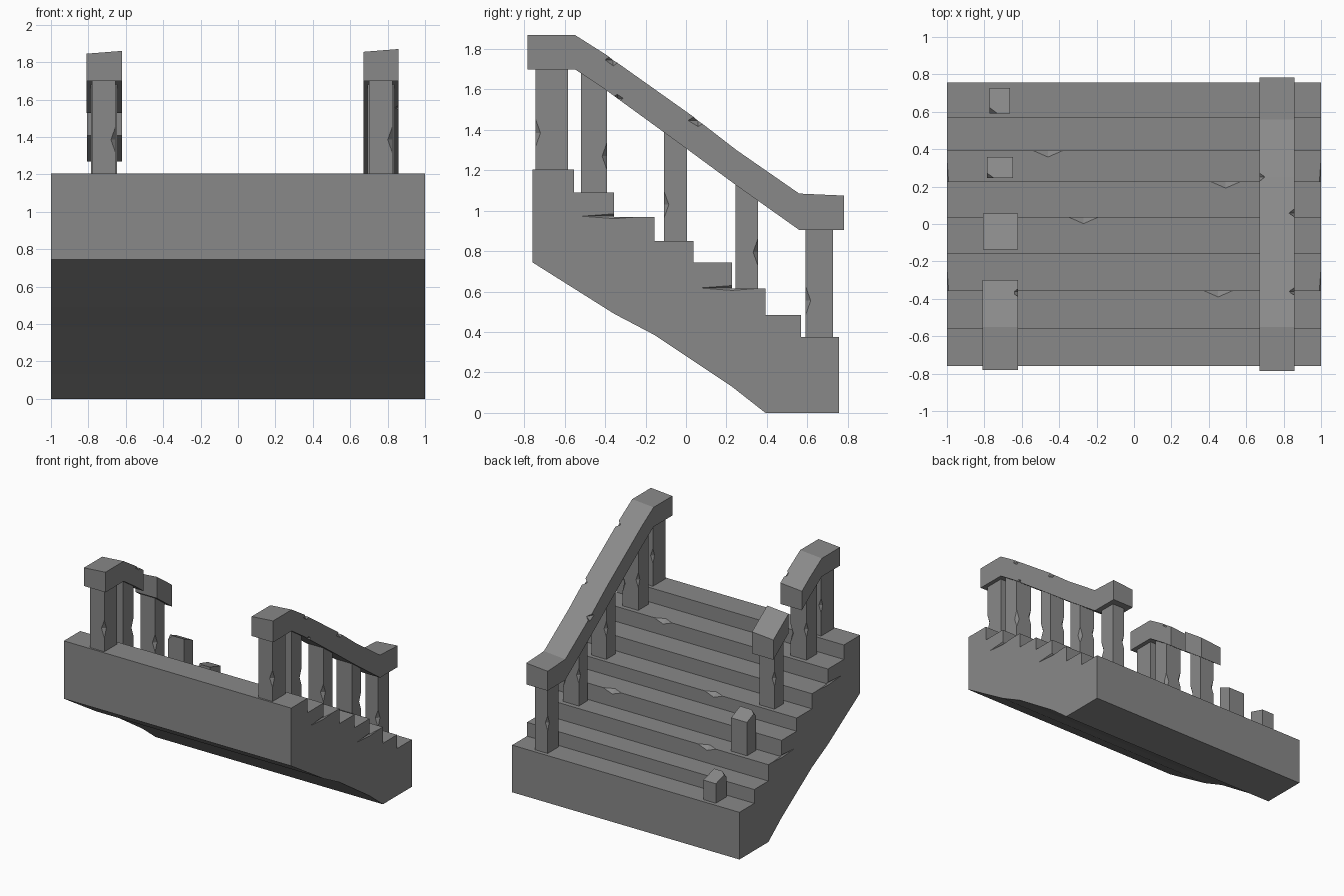
import bpy, bmesh
from mathutils import Vector

if "Cube" in bpy.data.objects:
    bpy.data.objects.remove(bpy.data.objects["Cube"])

stone = bpy.data.materials.new("grey stone")
stone.diffuse_color = (0.25, 0.25, 0.25, 1)
stone.use_nodes = True
stone.node_tree.nodes["Principled BSDF"].inputs["Base Color"].default_value = stone.diffuse_color


def loft(name, rings):
    """Skin a list of equal-length closed rings and cap both ends."""
    bm = bmesh.new()
    loops = [[bm.verts.new(p) for p in r] for r in rings]
    n = len(loops[0])
    for a, b in zip(loops, loops[1:]):
        for i in range(n):
            bm.faces.new((a[i], a[(i + 1) % n], b[(i + 1) % n], b[i]))
    bm.faces.new(loops[0])
    bm.faces.new(loops[-1])
    bmesh.ops.recalc_face_normals(bm, faces=bm.faces)
    me = bpy.data.meshes.new(name)
    bm.to_mesh(me)
    bm.free()
    me.materials.append(stone)
    ob = bpy.data.objects.new(name, me)
    bpy.context.collection.objects.link(ob)
    return ob


def chip(ob, spots):
    """Knock small octahedral chips out of edges: (centre, radii)."""
    bm = bmesh.new()
    for c, r in spots:
        pts = [(r[0], 0, 0), (0, r[1], 0), (-r[0], 0, 0), (0, -r[1], 0), (0, 0, r[2]), (0, 0, -r[2])]
        v = [bm.verts.new(Vector(c) + Vector(p)) for p in pts]
        for i in range(4):
            bm.faces.new((v[i], v[(i + 1) % 4], v[4]))
            bm.faces.new((v[(i + 1) % 4], v[i], v[5]))
    me = bpy.data.meshes.new("chip_cutter")
    bm.to_mesh(me)
    bm.free()
    me.materials.append(stone)
    cutter = bpy.data.objects.new("chip_cutter", me)
    bpy.context.collection.objects.link(cutter)
    cutter.hide_render = True
    m = ob.modifiers.new("chips", 'BOOLEAN')
    m.operation, m.solver, m.object = 'DIFFERENCE', 'EXACT', cutter
    bpy.context.view_layer.objects.active = ob
    bpy.ops.object.modifier_apply(modifier=m.name)
    bpy.data.objects.remove(cutter)


# Stepped block
edges = [-0.76, -0.555, -0.355, -0.155, 0.037, 0.227, 0.393, 0.57, 0.757]
levels = [1.205, 1.09, 0.97, 0.85, 0.745, 0.615, 0.485, 0.375]
profile = []
for i, z in enumerate(levels):
    profile += [(edges[i], z), (edges[i + 1], z)]
profile += [(0.757, 0), (0.393, 0), (0.227, 0.13), (-0.155, 0.385), (-0.355, 0.49), (-0.76, 0.745)]
stairs = loft("stairs", [[(x, y, z) for y, z in profile] for x in (-1, 1)])
chip(stairs, [((x, edges[i + 1], levels[i]), (0.08, 0.035, 0.03))
              for x, i in ((-0.46, 5), (0.49, 4), (-0.27, 3), (0.45, 1))]
     + [((s, edges[i], levels[i] + 0.003), (0.012, 0.16, 0.012)) for s in (-1, 1) for i in (2, 5)])

# Handrails: y, top z, bottom z
rail = [(-0.785, 1.87, 1.70), (-0.55, 1.87, 1.70), (-0.4, 1.775, 1.60), (0.03, 1.47, 1.287),
        (0.25, 1.30, 1.125), (0.56, 1.085, 0.905), (0.782, 1.075, 0.905)]


def rail_at(y):
    for a, b in zip(rail, rail[1:]):
        if y <= b[0]:
            t = (y - a[0]) / (b[0] - a[0])
            return tuple(p + (q - p) * t for p, q in zip(a, b))
    return rail[-1]


def handrail(name, x0, x1, y0, y1, drop=0.0):
    secs = [rail_at(y0)] + [s for s in rail if y0 < s[0] < y1] + [rail_at(y1)]
    return loft(name, [[(x0, y, t - 0.015 - drop), (x1, y, t - drop), (x1, y, b), (x0, y, b)]
                       for y, t, b in secs])


right = handrail("right_handrail", 0.67, 0.858, -0.785, 0.782)
chip(right, [((0.858, -0.36, rail_at(-0.36)[1]), (0.03, 0.04, 0.03)),
             ((0.858, 0.06, rail_at(0.06)[1]), (0.03, 0.05, 0.03)),
             ((0.67, 0.25, 1.285), (0.03, 0.05, 0.03)),
             ((0.858, -0.34, rail_at(-0.34)[2]), (0.02, 0.03, 0.02))])
left = handrail("left_handrail_upper", -0.81, -0.62, -0.78, -0.30, 0.01)
chip(left, [((-0.62, -0.36, rail_at(-0.36)[1]), (0.03, 0.04, 0.03))])
handrail("left_handrail_fragment", -0.808, -0.62, -0.135, 0.055, 0.01)

# Balusters: y range, step height, width
posts = [(-0.745, -0.585, 1.205, 0.125), (-0.52, -0.39, 1.09, 0.14), (-0.11, 0.005, 0.85, 0.13),
         (0.245, 0.357, 0.615, 0.14), (0.592, 0.727, 0.375, 0.11)]
broken = {3: (0.93, 0.88), 4: (0.57, 0.53)}  # snapped tops on the left side
for side, cx in (("right", 0.763), ("left", -0.717)):
    for i, (y0, y1, z, w) in enumerate(posts):
        x0, x1 = cx - w / 2, cx + w / 2
        if side == "left" and i in broken:
            za, zb = broken[i]
        else:
            za, zb = rail_at(y0)[2] + 0.03, rail_at(y1)[2] + 0.03
        b = z - 0.01
        ob = loft(f"{side}_baluster_{i + 1}", [[(x, y0, b), (x, y1, b), (x, y1, zb), (x, y0, za)]
                                              for x in (x0, x1)])
        if side == "left" and i in broken:
            chip(ob, [((x0, y0, za), (0.04, 0.04, 0.04))])
        else:
            h = z + 0.18
            chip(ob, [((x1, y0 if i % 2 == 0 else y1, h), (0.025, 0.025, 0.07)),
                      ((x0, y1, h + 0.06), (0.02, 0.02, 0.06))])
